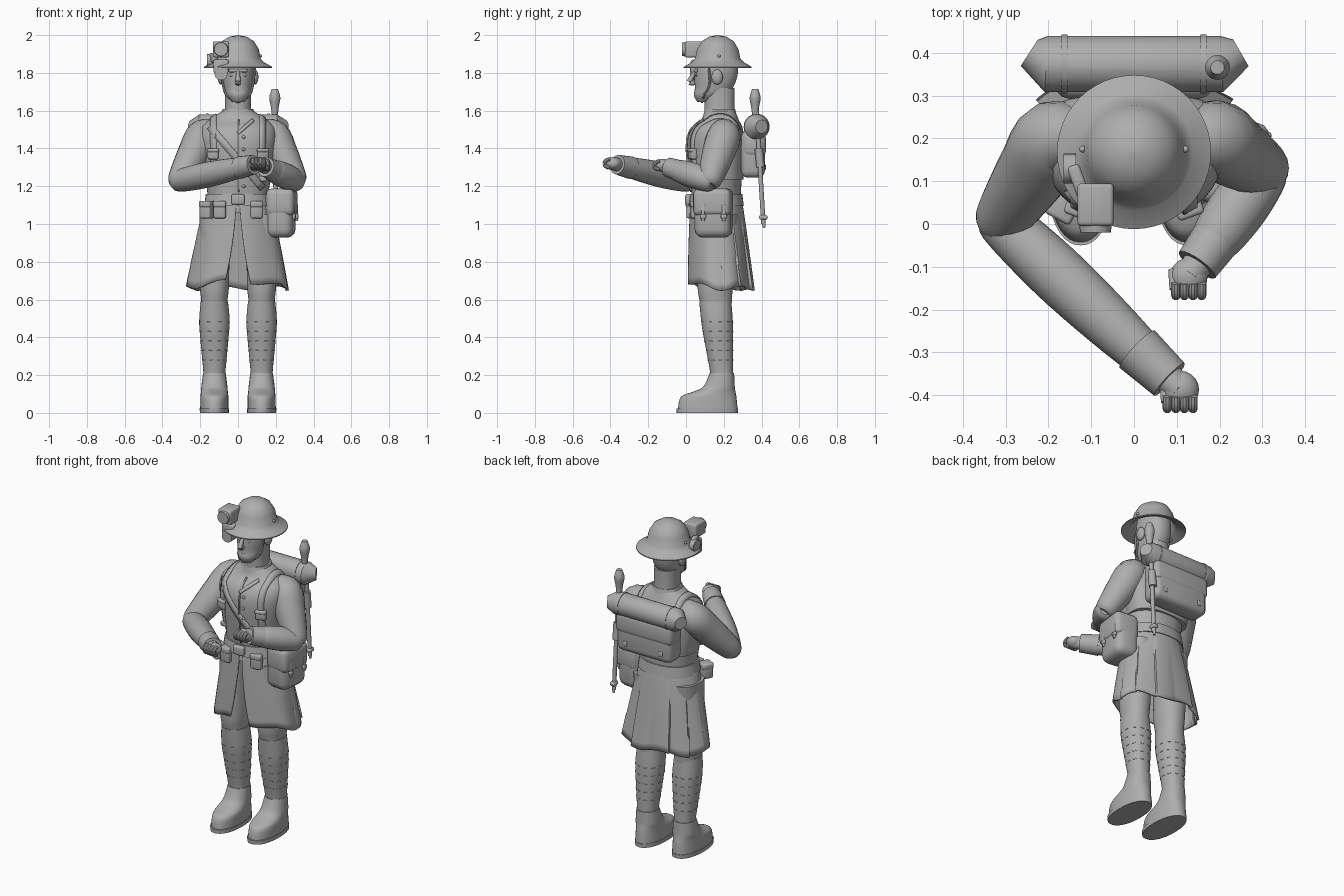
import bpy, bmesh, math
from mathutils import Vector, Matrix
from mathutils.bvhtree import BVHTree

old = bpy.data.objects.get("Cube")
if old:
    bpy.data.objects.remove(old)

grey = bpy.data.materials.new("plain_grey")
grey.use_nodes = True
COLOUR = (0.42, 0.42, 0.42, 1)
grey.diffuse_color = COLOUR
grey.node_tree.nodes["Principled BSDF"].inputs["Base Color"].default_value = COLOUR
parts = []
SIDES = (("right", -1), ("left", 1))


def finish(name, bm):
    bmesh.ops.recalc_face_normals(bm, faces=bm.faces)
    mesh = bpy.data.meshes.new(name)
    bm.to_mesh(mesh)
    bm.free()
    mesh.materials.append(grey)
    ob = bpy.data.objects.new(name, mesh)
    bpy.context.collection.objects.link(ob)
    parts.append(ob)
    return ob


def spline(rows, steps):
    """Catmull-Rom interpolation of number rows."""
    out = []
    last = len(rows) - 1
    for i in range(last):
        a, b, c, d = (rows[max(0, min(last, i + k))] for k in (-1, 0, 1, 2))
        for step in range(steps):
            t = step / steps
            out.append([q + t / 2 * (r - p + t * (2*p - 5*q + 4*r - w + t * (3*(q - r) + w - p)))
                        for p, q, r, w in zip(a, b, c, d)])
    return out + [list(rows[-1])]


def circle(count):
    return [2 * math.pi * i / count for i in range(count)]


def skin(name, rings, caps=True, closed=True):
    bm = bmesh.new()
    loops = [[bm.verts.new(p) for p in ring] for ring in rings]
    count = len(loops[0])
    for lower, upper in zip(loops, loops[1:]):
        for i in range(count if closed else count - 1):
            j = (i + 1) % count
            bm.faces.new((lower[i], lower[j], upper[j], upper[i]))
    if caps:
        bm.faces.new(loops[0])
        bm.faces.new(loops[-1])
    return finish(name, bm)


def loft(name, rows, x=0, power=2.2, steps=4):
    """Stack of superellipses: height, centre y, half width, half depth."""
    def squash(v):
        return math.copysign(abs(v) ** (2 / power), v)
    rings = [[(x + rx * squash(math.cos(a)), y + ry * squash(math.sin(a)), z) for a in circle(40)]
             for z, y, rx, ry in spline(rows, steps)]
    return skin(name, rings)


def tube(name, points, radii, sides=20, steps=4):
    """Round limb along a path with a radius at each point."""
    rows = spline([(*p, r) for p, r in zip(points, radii)], steps)
    path = [Vector(row[:3]) for row in rows]
    rings = []
    for i, p in enumerate(path):
        along = path[min(i + 1, len(path) - 1)] - path[max(i - 1, 0)]
        frame = along.to_track_quat('Z', 'Y').to_matrix()
        rings.append([p + frame @ Vector((math.cos(a), math.sin(a), 0)) * rows[i][3] for a in circle(sides)])
    return skin(name, rings)


def rod(name, start, end, radius, end_radius=None):
    return tube(name, (start, end), (radius, end_radius or radius), steps=1)


def box(name, at, size, bevel=0.01, turn=0):
    bm = bmesh.new()
    bmesh.ops.create_cube(bm, size=1, matrix=Matrix.Diagonal((*size, 1)))
    bmesh.ops.bevel(bm, geom=bm.edges[:], offset=min(bevel, min(size) * 0.4), segments=3,
                    profile=0.5, affect='EDGES')
    place = Matrix.Translation(at) @ Matrix.Rotation(turn, 4, 'Z')
    bmesh.ops.transform(bm, matrix=place, verts=bm.verts)
    return finish(name, bm)


def ball(name, at, size):
    bm = bmesh.new()
    place = Matrix.Translation(at) @ Matrix.Diagonal((*size, 1))
    bmesh.ops.create_uvsphere(bm, u_segments=20, v_segments=12, radius=1, matrix=place)
    return finish(name, bm)


def surface(ob):
    return BVHTree.FromPolygons([v.co for v in ob.data.vertices], [p.vertices for p in ob.data.polygons])


def strap(name, tree, path, half):
    """Band laid on a surface; path holds (outside point, inside target) pairs."""
    rows = []
    for outside, inside in path:
        row = []
        for side in (-1, 0, 1):
            shift = Vector(half) * side
            ray = Vector(inside) - Vector(outside)
            hit = tree.ray_cast(Vector(outside) + shift, ray)[0]
            if hit:
                row.append(hit - ray.normalized() * 0.003)
        if len(row) == 3:
            rows.append(row)
    band = skin(name, rows, caps=False, closed=False)
    solid = band.modifiers.new("thickness", 'SOLIDIFY')
    solid.thickness, solid.offset = 0.009, 0


def front_line(start, end, count=14):
    """Sample rays from the front between two (x, z) points."""
    points = [Vector(start).lerp(Vector(end), i / count) for i in range(count + 1)]
    return [((p.x, -1, p.y), (p.x, 0, p.y)) for p in points]


# Torso, jacket back, collar and belt
torso = loft("tunic", [(1.06, .16, .17, .135), (1.15, .16, .16, .13), (1.4, .155, .2, .15),
                       (1.5, .165, .2, .137), (1.55, .18, .155, .1), (1.6, .18, .08, .08)])
chest = surface(torso)
loft("jacket_back", [(1.235, .195, .18, .11), (1.44, .2, .226, .11), (1.51, .2, .2, .09),
                     (1.55, .2, .14, .07)], power=2.6)
loft("collar", [(1.55, .18, .1, .095), (1.61, .18, .08, .08)])
loft("belt", [(1.095, .16, .18, .146), (1.16, .16, .17, .138)])
box("belt_buckle", (0, .01, 1.13), (.07, .03, .055))
strap("tunic_opening", chest, front_line((.005, 1.17), (.005, 1.55)), (.004, 0, 0))
for i in range(5):
    origin = Vector((.03, -1, 1.2 + i * .065))
    ball("tunic_button", chest.ray_cast(origin, Vector((0, 1, 0)))[0], (.009, .009, .009))
strap("bag_strap", chest, front_line((-.17, 1.54), (.13, 1.19)), (.013, 0, .013))
strap("lapel", chest, front_line((0, 1.48), (.08, 1.55)), (.006, 0, -.006))

# Kilted coat skirt, slit at the front and pleated behind
rings = []
for r in range(13):
    t = r / 12
    gap = .05 + .2 * t ** 1.5
    ring = []
    for i in range(161):
        a = gap + (2 * math.pi - 2 * gap) * i / 160
        back = max(0, -math.cos(a)) ** .5
        fold = 1 + t * (.014 * math.sin(7 * a) + .1 * back * ((abs(a - math.pi) * 2) % 1 - .5))
        grow = t ** .85
        z = 1.13 - t * (.47 - .035 * max(0, math.cos(a)) ** 2 + .012 * math.sin(5 * a))
        ring.append(((.17 + .1 * grow) * fold * math.sin(a),
                     .16 + .027 * t - (.135 + .045 * grow) * fold * math.cos(a), z))
    rings.append(ring)
skirt = skin("pleated_skirt", rings, caps=False, closed=False)
skirt.modifiers.new("thickness", 'SOLIDIFY').thickness = 0.012

# Legs, stockings, boots and soles
for side, s in SIDES:
    x = .125 * s
    loft(side + "_thigh", [(.53, .165, .068, .075), (.6, .157, .07, .086), (.7, .155, .078, .095),
                           (1.05, .165, .08, .11)], x)
    sock = loft(side + "_stocking", [(.14, .19, .056, .065), (.2, .19, .057, .06), (.42, .17, .077, .08),
                                     (.5, .163, .08, .084), (.59, .155, .072, .085)], x)
    shin = surface(sock)
    for row in range(5):
        for a in circle(10):
            out = Vector((math.cos(a), math.sin(a), 0))
            hit = shin.ray_cast(Vector((x, .18, .28 + row * .05)) + out, -out)[0]
            box(side + "_wrap_stitch", hit, (.004, .02, .005), turn=a)
    loft(side + "_boot", [(.02, .115, .075, .158), (.085, .12, .074, .147), (.112, .15, .071, .112),
                          (.14, .175, .069, .083), (.21, .19, .06, .065)], x)
    loft(side + "_sole", [(0, .113, .077, .162), (.024, .113, .078, .163)], x)


# Arms with cuffs and closed hands
def arm(side, s, elbow, palm):
    elbow, palm = Vector(elbow), Vector(palm)
    root, shoulder = Vector((.12 * s, .19, 1.5)), Vector((.185 * s, .2, 1.465))
    points = [root] + [shoulder.lerp(elbow, f) for f in (0, .35, .7, 1, 1.1)]
    tube(side + "_upper_arm", points, (.06, .09, .087, .076, .062, .04))
    reach = (palm - elbow).length
    along = (palm - elbow).normalized()
    stations = (-.03, 0, .3 * reach, .6 * reach, reach - .09)
    tube(side + "_forearm", [elbow + along * f for f in stations], (.035, .058, .068, .062, .05))
    rod(side + "_cuff", palm - along * .14, palm - along * .035, .06, .052)
    rod(side + "_wrist", palm - along * .06, palm, .036)
    ball(side + "_palm", palm, (.044, .044, .034))
    for k in range(4):
        knuckle = palm + Vector((.02 * k - .03, -.015, 0))
        curl = [knuckle + Vector((0, -.03 * math.sin(a), .024 * math.cos(a))) for a in (0, 1, 2, 3)]
        tube(side + "_finger", curl, [.011] * 4, sides=10)
    rod(side + "_thumb", palm + Vector((-.035, .015, 0)), palm + Vector((-.035, -.03, .015)), .013, .01)


arm("right", -1, (-.312, .008, 1.228), (.108, -.387, 1.32))
arm("left", 1, (.306, .125, 1.228), (.128, -.123, 1.31))

# Head and face
loft("neck", [(1.52, .185, .085, .085), (1.6, .178, .07, .08), (1.72, .178, .07, .08)])
loft("head", [(1.645, .09, .03, .03), (1.68, .118, .06, .076), (1.72, .147, .074, .1),
              (1.8, .16, .085, .115), (1.9, .17, .08, .1)])
tube("nose", [(0, .05, 1.81), (0, .02, 1.755), (0, .045, 1.745)], (.008, .015, .012), sides=12)
box("brow", (0, .053, 1.812), (.1, .02, .018))
for lip in ("upper", "lower"):
    ball(lip + "_lip", (0, .055, 1.71 if lip == "upper" else 1.695), (.025, .01, .007))
for side, s in SIDES:
    ball(side + "_eye", (.034 * s, .056, 1.788), (.014, .007, .008))
    ball(side + "_ear", (.09 * s, .165, 1.778), (.018, .03, .04))
    tube(side + "_chin_strap", [(.09 * s, .12, 1.84), (.08 * s, .125, 1.74), (.06 * s, .095, 1.68),
                                (0, .085, 1.645)], [.006] * 4, sides=8)

# Steel helmet: spun profile of radius and height, outside then inside
profile = [(.001, 2), (.045, 1.992), (.085, 1.967), (.11, 1.925), (.12, 1.875), (.137, 1.857), (.18, 1.832),
           (.18, 1.826), (.13, 1.846), (.11, 1.87), (.09, 1.93), (.001, 1.97)]
skin("helmet", [[(r * math.cos(a), .168 + r * math.sin(a), z) for a in circle(48)] for r, z in profile])
for side, s in SIDES:
    ball(side + "_helmet_rivet", (.12 * s, .175, 1.89), (.008, .008, .008))

# Lamp and eyepiece on the helmet's right
box("lamp_housing", (-.09, .045, 1.925), (.085, .1, .085))
rod("lamp_lens", (-.09, .02, 1.925), (-.09, -.02, 1.925), .04, .036)
box("eyepiece_case", (-.09, .06, 1.835), (.08, .07, .07))
rod("eyepiece", (-.09, .07, 1.795), (-.09, .02, 1.795), .034)
rod("dial", (-.165, .13, 1.865), (-.135, .13, 1.865), .035)
box("lamp_bracket", (-.13, .1, 1.88), (.03, .08, .05), turn=.35)

# Belt pouches, chest pouches and harness
for x, turn in ((-.165, -.5), (-.095, -.15), (.095, .15)):
    y = .035 + abs(x + .1) * .1
    box("belt_pouch", (x, y, 1.075), (.064, .06, .09), turn=turn)
    box("belt_pouch_flap", (x, y, 1.105), (.068, .068, .035), turn=turn)
for side, s in SIDES:
    x = .13 * s
    box(side + "_chest_pouch", (x, .037, 1.37), (.06, .035, .055), turn=.35 * s)
    box(side + "_chest_pouch_flap", (x, .033, 1.39), (.064, .035, .022), turn=.35 * s)
    centre = Vector((x, .16, 1.32))
    angles = [i / 10 - .75 for i in range(43)]
    wrap = [(centre + Vector((0, -math.cos(a), math.sin(a))), centre) for a in angles]
    strap(side + "_shoulder_harness", chest, wrap, (.016, 0, 0))
    box(side + "_harness_buckle", (x, .055, 1.24), (.045, .02, .03))

# Backpack with bedroll
box("backpack", (0, .355, 1.37), (.37, .125, .25), bevel=.035)
box("backpack_flap", (0, .362, 1.42), (.38, .122, .13), bevel=.03)
roll = [(x, y, 1.515) for x, y in ((-.245, .4), (-.205, .374), (.205, .374), (.25, .4))]
tube("bedroll", roll, (.036, .066, .066, .036), sides=24, steps=1)
for side, s in SIDES:
    rod(side + "_bedroll_strap", (.155 * s, .374, 1.515), (.17 * s, .374, 1.515), .069)
    box(side + "_backpack_buckle", (.12 * s, .417, 1.3), (.025, .012, .03))

# Digging tool hung at the pack's left
rod("tool_shaft", (.195, .37, 1.66), (.2, .41, 1), .012)
tube("tool_grip", [(.195, .366, 1.58 + .045 * i) for i in range(4)], (.016, .022, .029, .016))
rod("tool_collar", (.195, .385, 1.4), (.195, .395, 1.3), .022)
box("tool_foot", (.2, .41, 1.035), (.035, .045, .025))
rod("tool_spike", (.2, .41, 1.03), (.2, .414, .98), .012, .007)

# Haversack on the left hip
TURN = -.13
box("haversack", (.224, .145, 1.055), (.15, .195, .255), bevel=.045, turn=TURN)
box("haversack_flap", (.232, .143, 1.115), (.15, .2, .145), bevel=.03, turn=TURN)
for y in (.09, .2):
    x = .296 - (y - .09) * TURN
    box("haversack_strap", (x, y, 1.06), (.012, .02, .09), turn=TURN)
    box("haversack_buckle", (x, y, 1.04), (.02, .032, .025), turn=TURN)

bpy.ops.object.select_all(action='DESELECT')
for ob in parts:
    ob.select_set(True)
bpy.context.view_layer.objects.active = parts[0]
bpy.ops.object.shade_smooth_by_angle(angle=math.radians(35))
